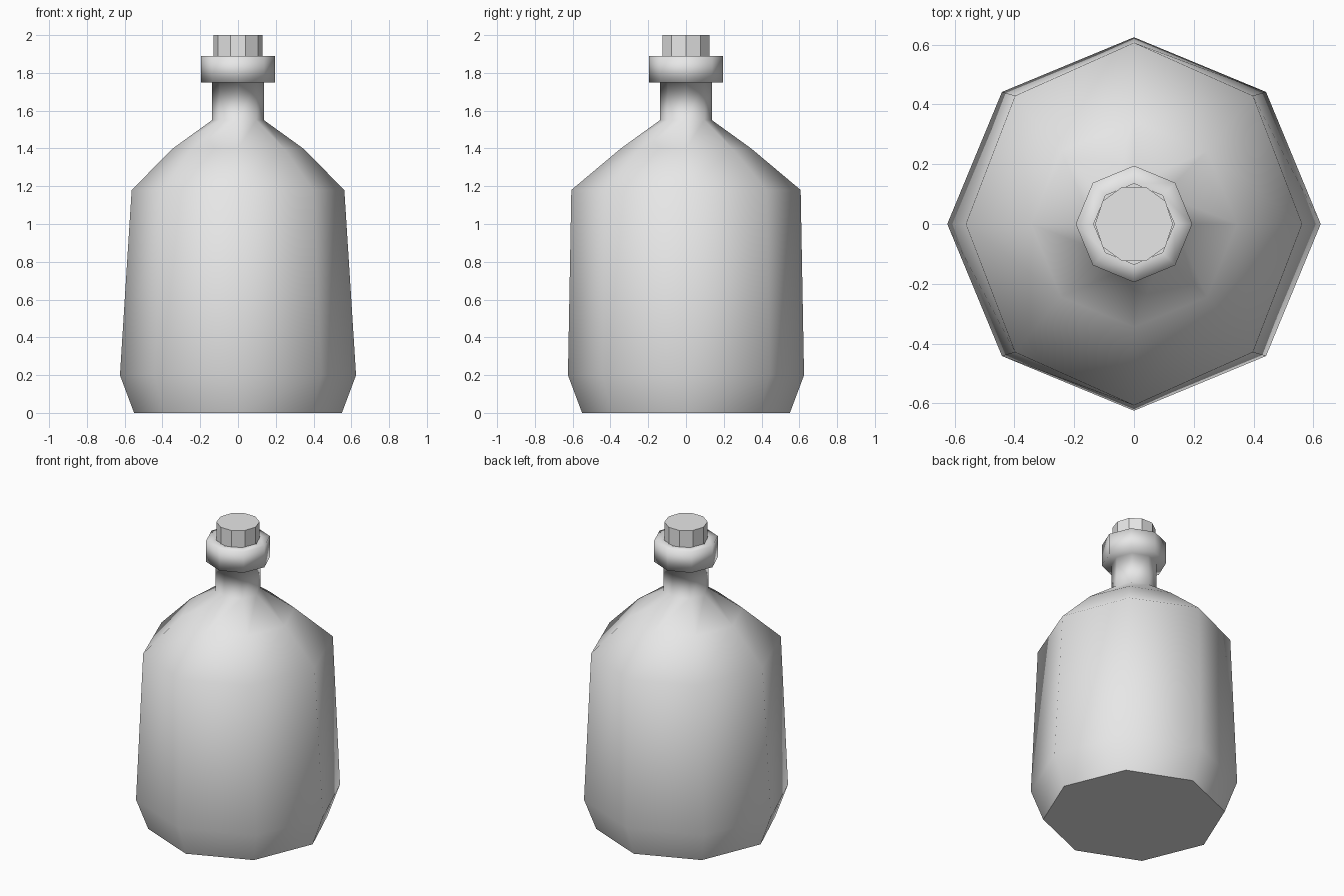
import bpy
import bmesh
from math import cos, sin, tau

cube = bpy.data.objects.get("Cube")
if cube:
    bpy.data.objects.remove(cube, do_unlink=True)

grey = bpy.data.materials.new("plain grey")
grey.use_nodes = True
grey.diffuse_color = (0.8, 0.8, 0.8, 1)
grey.node_tree.nodes["Principled BSDF"].inputs["Base Color"].default_value = (0.8, 0.8, 0.8, 1)


def lathe(name, rings, sides, smooth, sharp_rings=(), cap_top=False):
    """Stack rings of (x radius, y radius, height) and bridge them; the base is capped."""
    bm = bmesh.new()
    loops = []
    for rx, ry, z in rings:
        loops.append([bm.verts.new((rx * cos(tau * i / sides), ry * sin(tau * i / sides), z))
                      for i in range(sides)])
    for low, high in zip(loops, loops[1:]):
        for i in range(sides):
            j = (i + 1) % sides
            bm.faces.new((low[i], low[j], high[j], high[i])).smooth = smooth
    bm.faces.new(loops[0][::-1])
    if cap_top:
        bm.faces.new(loops[-1])
    # Hard edges around selected rings
    for index in sharp_rings:
        for i in range(sides):
            bm.edges.get((loops[index][i], loops[index][(i + 1) % sides])).smooth = False
    mesh = bpy.data.meshes.new(name)
    bm.to_mesh(mesh)
    bm.free()
    mesh.materials.append(grey)
    obj = bpy.data.objects.new(name, mesh)
    bpy.context.collection.objects.link(obj)
    return obj


# Eight-sided bottle: base, belly, shoulder, neck, collar, mouth
bottle_rings = [
    (0.55, 0.55, 0),
    (0.625, 0.625, 0.2),
    (0.563, 0.607, 1.18),
    (0.345, 0.345, 1.4),
    (0.137, 0.137, 1.55),
    (0.137, 0.137, 1.75),
    (0.195, 0.195, 1.75),
    (0.195, 0.195, 1.89),
    (0.135, 0.135, 1.89),
    (0.135, 0.135, 1.77),
]
lathe("bottle", bottle_rings, 8, True, sharp_rings=(0, 8))

# Ten-sided flat-shaded stopper
lathe("stopper", [(0.13, 0.13, 1.77), (0.13, 0.13, 2)], 10, False, cap_top=True)
